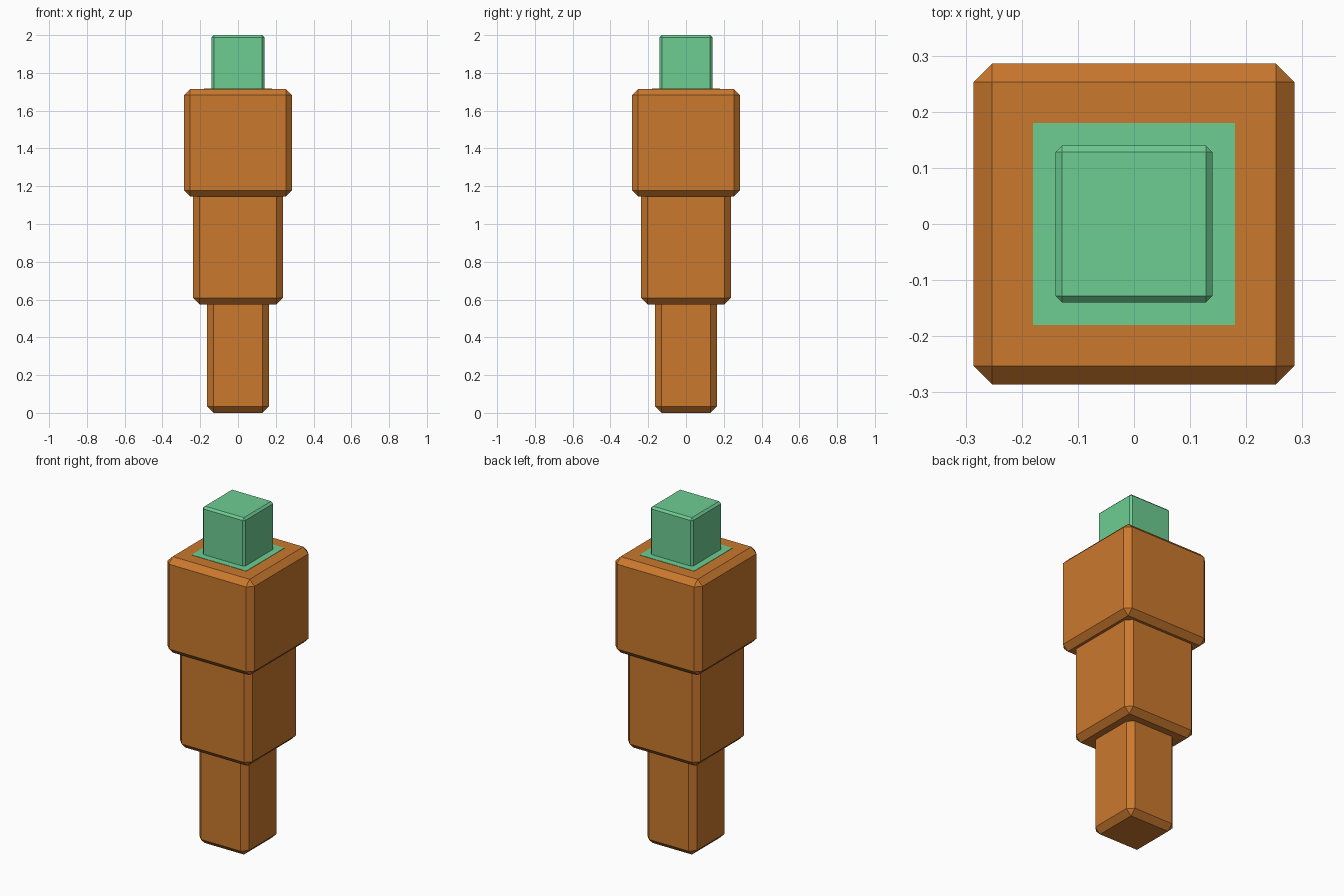
import bpy

default = bpy.data.objects.get("Cube")
if default:
    bpy.data.objects.remove(default, do_unlink=True)


def make_material(name, colour):
    mat = bpy.data.materials.new(name)
    mat.use_nodes = True
    mat.diffuse_color = colour
    mat.node_tree.nodes["Principled BSDF"].inputs["Base Color"].default_value = colour
    return mat


def block(name, half, bottom, top, chamfer, mat):
    """Square block between two heights, with chamfered edges."""
    bpy.ops.mesh.primitive_cube_add(size=2, location=(0, 0, (bottom + top) / 2))
    obj = bpy.context.object
    obj.name = name
    obj.scale = (half, half, (top - bottom) / 2)
    bpy.ops.object.transform_apply(location=False, rotation=False, scale=True)
    obj.data.materials.append(mat)
    if chamfer:
        bevel = obj.modifiers.new("chamfer", "BEVEL")
        bevel.width = chamfer
        bevel.segments = 1
    return obj


orange = make_material("warm orange", (0.59, 0.19, 0.027, 1))
green = make_material("mint green", (0.153, 0.61, 0.29, 1))

# Stacked body, each section tucked into the one above
EDGE = 0.033
TUCK = 0.04
block("lower_section", 0.163, 0, 0.575 + TUCK, EDGE, orange)
block("middle_section", 0.237, 0.575, 1.145 + TUCK, EDGE, orange)
block("upper_section", 0.286, 1.145, 1.715, EDGE, orange)

# Green inlay and stem on top
block("top_inlay", 0.18, 1.712, 1.717, 0, green)
block("top_stem", 0.14, 1.69, 2.0, 0.012, green)
